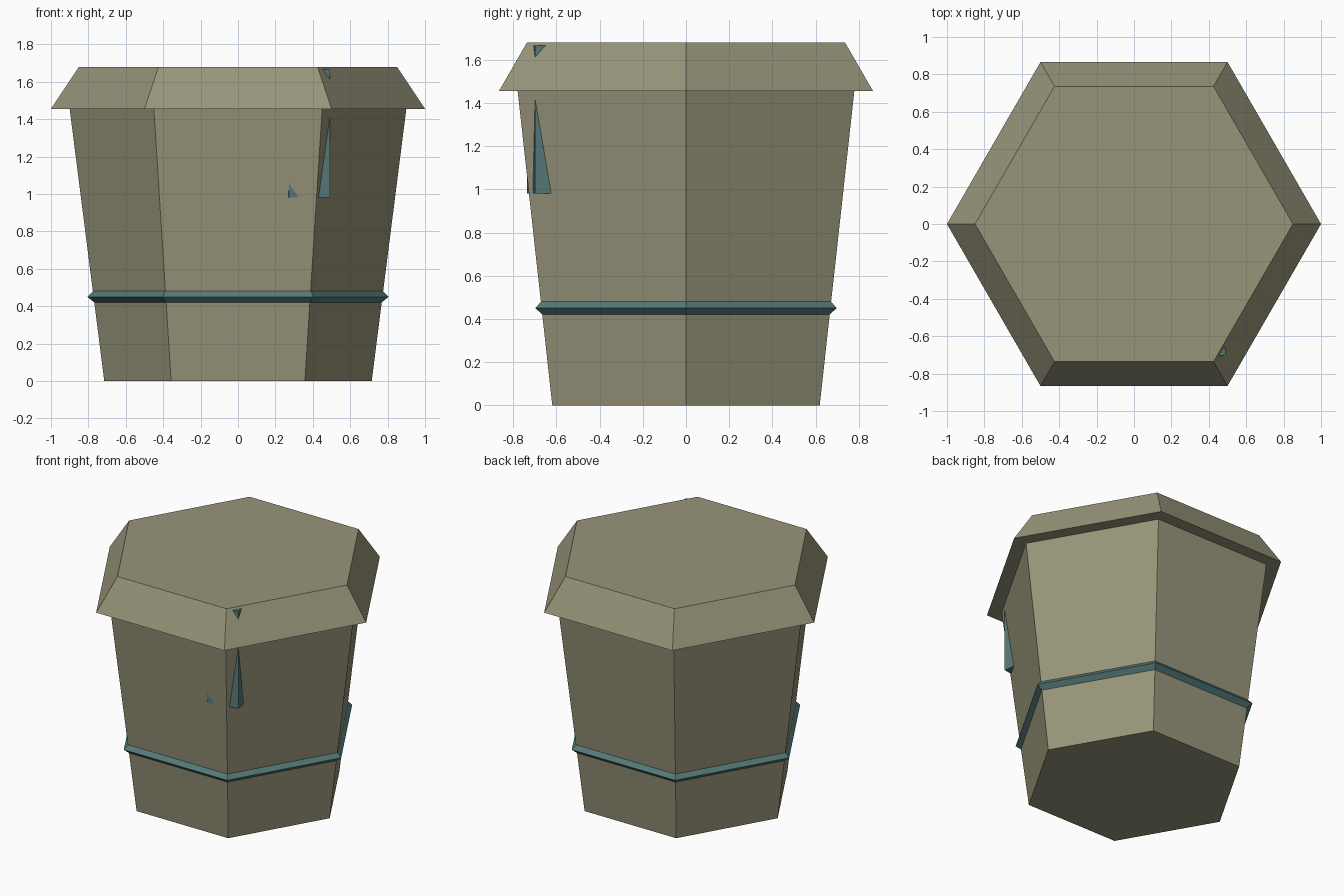
import bpy, bmesh, math
from mathutils import Matrix

if "Cube" in bpy.data.objects:
    bpy.data.objects.remove(bpy.data.objects["Cube"])


def lin(c):
    c /= 255
    return c / 12.92 if c < 0.04045 else ((c + 0.055) / 1.055) ** 2.4


def material(name, r, g, b):
    m = bpy.data.materials.new(name)
    m.diffuse_color = (lin(r), lin(g), lin(b), 1)
    m.use_nodes = True
    m.node_tree.nodes["Principled BSDF"].inputs["Base Color"].default_value = m.diffuse_color
    return m


khaki = material("khaki", 152, 149, 122)
teal = material("dull_teal", 86, 122, 122)


def finish(name, bm, mat):
    bmesh.ops.recalc_face_normals(bm, faces=bm.faces)
    me = bpy.data.meshes.new(name)
    bm.to_mesh(me)
    bm.free()
    me.materials.append(mat)
    ob = bpy.data.objects.new(name, me)
    bpy.context.collection.objects.link(ob)
    return ob


def hex_rings(name, profile, mat, closed=False):
    """Six-sided solid from (radius, z) rings; closed joins last ring to first."""
    bm = bmesh.new()
    rings = [[bm.verts.new((r * math.cos(i * math.pi / 3), r * math.sin(i * math.pi / 3), z))
              for i in range(6)] for r, z in profile]
    pairs = list(zip(rings, rings[1:]))
    if closed:
        pairs.append((rings[-1], rings[0]))
    else:
        bm.faces.new(rings[0])
        bm.faces.new(rings[-1])
    for a, b in pairs:
        for i in range(6):
            j = (i + 1) % 6
            bm.faces.new((a[i], a[j], b[j], b[i]))
    return finish(name, bm, mat)


# Tapered container and overhanging bevelled lid
hex_rings("body", [(0.715, 0), (0.9, 1.455)], khaki)
hex_rings("lid", [(1.0, 1.455), (0.85, 1.68)], khaki)

# Pointed band around the lower body
hex_rings("band", [(0.768, 0.42), (0.805, 0.45), (0.776, 0.48), (0.75, 0.45)], teal, closed=True)

# Slightly turned block sunk into the front right corner
bm = bmesh.new()
bmesh.ops.create_cube(bm, size=1)
w, d, h = 0.223, 0.223, 0.685
bmesh.ops.transform(bm, verts=bm.verts, matrix=(
    Matrix.Translation((0.492, -0.699, 0.98)) @ Matrix.Rotation(math.radians(9.5), 4, "Z")
    @ Matrix.Translation((-w / 2, d / 2, h / 2)) @ Matrix.Diagonal((w, d, h, 1))))
finish("embedded_block", bm, teal)
